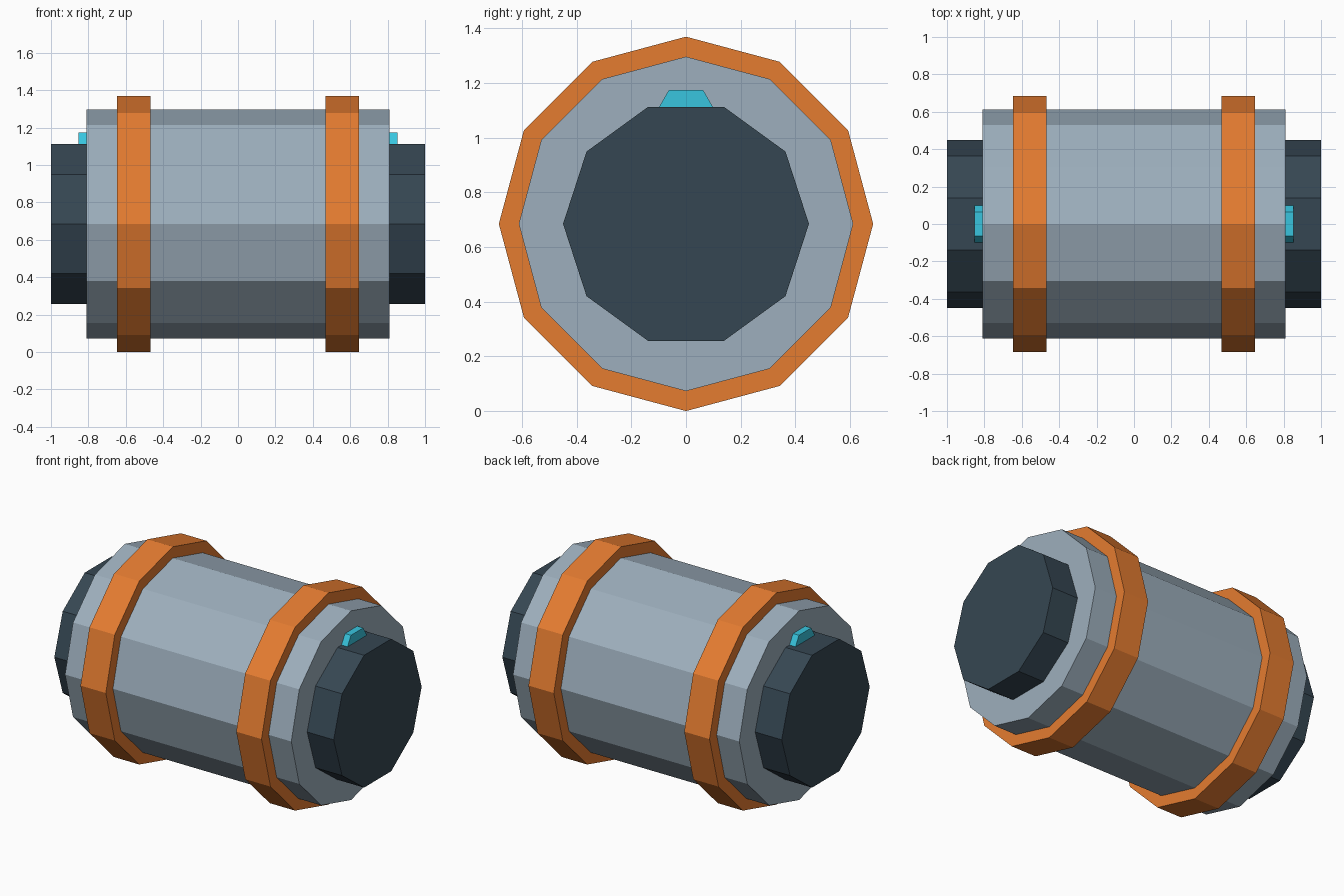
import bpy, bmesh
from math import sin, cos, pi

if "Cube" in bpy.data.objects:
    bpy.data.objects.remove(bpy.data.objects["Cube"])

AXIS_Z = 0.685


def material(name, rgb):
    m = bpy.data.materials.new(name)
    m.diffuse_color = (*rgb, 1)
    m.use_nodes = True
    m.node_tree.nodes["Principled BSDF"].inputs["Base Color"].default_value = m.diffuse_color
    return m


def prism(name, sides, radius, x0, x1, mat, z=AXIS_Z):
    """Flat-sided drum lying along x, with a corner pointing to +y."""
    bm = bmesh.new()
    ring = [bm.verts.new((x0, radius * cos(2 * pi * i / sides),
                          z + radius * sin(2 * pi * i / sides))) for i in range(sides)]
    face = bm.faces.new(ring)
    ext = bmesh.ops.extrude_face_region(bm, geom=[face], use_keep_orig=True)
    moved = [v for v in ext["geom"] if isinstance(v, bmesh.types.BMVert)]
    bmesh.ops.translate(bm, verts=moved, vec=(x1 - x0, 0, 0))
    bmesh.ops.recalc_face_normals(bm, faces=bm.faces)
    mesh = bpy.data.meshes.new(name)
    bm.to_mesh(mesh)
    bm.free()
    mesh.materials.append(mat)
    obj = bpy.data.objects.new(name, mesh)
    bpy.context.collection.objects.link(obj)
    return obj


steel = material("steel", (0.34, 0.43, 0.51))
orange = material("orange", (0.78, 0.20, 0.03))
dark = material("dark", (0.036, 0.062, 0.085))
cyan = material("cyan", (0.04, 0.56, 0.74))

# Main drum
prism("body", 12, 0.612, -0.81, 0.81, steel)

# Bands, end caps and indicator lights on both ends
for side, s in (("left", -1), ("right", 1)):
    prism(side + "_band", 12, 0.685, s * 0.467, s * 0.648, orange)
    prism(side + "_end_cap", 10, 0.45, s * 0.74, s * 1.0, dark)
    prism(side + "_light", 6, 0.126, s * 0.77, s * 0.853, cyan, z=1.065)
